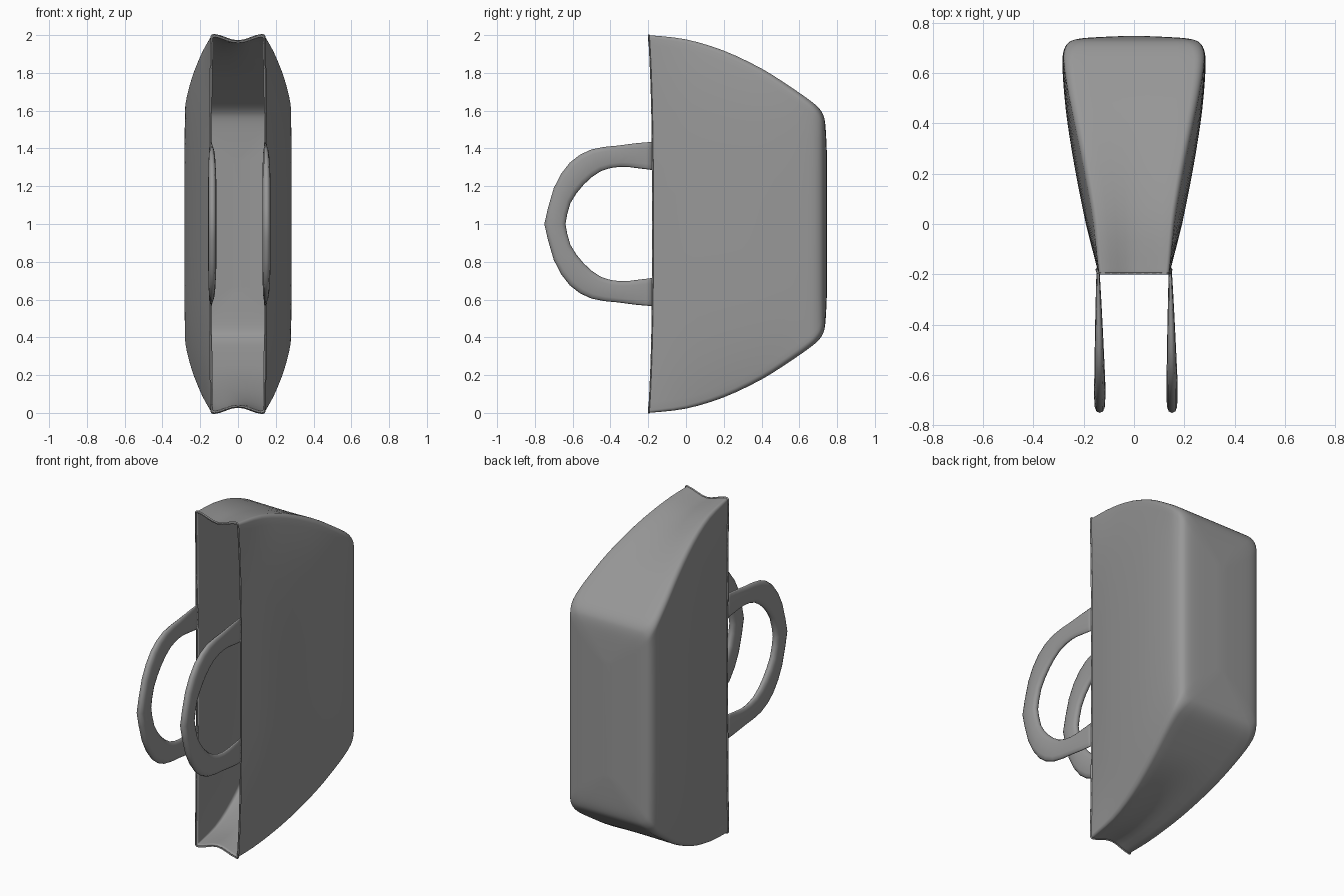
import bpy, bmesh, math

if "Cube" in bpy.data.objects:
    bpy.data.objects.remove(bpy.data.objects["Cube"])

# Dark grey leather
dark = bpy.data.materials.new("dark_grey")
dark.diffuse_color = (0.31, 0.31, 0.31, 1)
dark.use_nodes = True
dark.node_tree.nodes["Principled BSDF"].inputs["Base Color"].default_value = dark.diffuse_color


def smooth_list(rows, n):
    """Catmull-Rom resampling of a list of tuples."""
    out = []
    for i in range(len(rows) - 1):
        p = [rows[max(i - 1, 0)], rows[i], rows[i + 1], rows[min(i + 2, len(rows) - 1)]]
        for k in range(n):
            t = k / n
            out.append(tuple(
                0.5 * (2 * b + (c - a) * t + (2 * a - 5 * b + 4 * c - d) * t * t
                       + (3 * b - a - 3 * c + d) * t ** 3)
                for a, b, c, d in zip(*p)))
    out.append(rows[-1])
    return out


def loft(name, rings, cap_start, cap_end):
    bm = bmesh.new()
    vs = [[bm.verts.new(p) for p in r] for r in rings]
    n = len(vs[0])
    for a, b in zip(vs, vs[1:]):
        for i in range(n):
            j = (i + 1) % n
            bm.faces.new((a[i], a[j], b[j], b[i]))
    if cap_start:
        bm.faces.new(vs[0][::-1])
    if cap_end:
        bm.faces.new(vs[-1])
    bmesh.ops.recalc_face_normals(bm, faces=bm.faces)
    me = bpy.data.meshes.new(name)
    bm.to_mesh(me)
    bm.free()
    me.materials.append(dark)
    for f in me.polygons:
        f.use_smooth = True
    ob = bpy.data.objects.new(name, me)
    bpy.context.collection.objects.link(ob)
    return ob


def bag_ring(y, w, h, r, pinch):
    """Rounded rectangle in xz; gussets sag and narrow, the rim bows at the opening."""
    quarter = [(w, h * f) for f in (0, 0.15, 0.3, 0.45, 0.6, 0.7)]
    quarter += [(w, (h - r) * f) for f in (0.8, 0.88, 0.96)]
    for k in range(6):
        a = math.pi / 2 * k / 5
        quarter.append((w - r + r * math.cos(a), h - r + r * math.sin(a)))
    quarter += [((w - r) * f, h) for f in (0.75, 0.5, 0.25, 0)]
    pts = quarter + [(-x, z) for x, z in quarter[-2::-1]]
    pts += [(x, -z) for x, z in pts[-2:0:-1]]
    near = max(0, min(1, (0.5 - y) / 0.7))
    rim = max(0, min(1, -y / 0.2))
    out = []
    for x, z in pts:
        e = abs(z) / h
        sag = 0.017 * near * (1 + math.cos(math.pi * x / w)) if e > 0.9 else 0
        bow = 0.021 * rim * max(0, 1 - e ** 3)
        out.append((x * (1 - pinch * e ** 4), y + bow, 1 + z - math.copysign(sag, z)))
    return out


# Bag body: (y, half width, half height, corner radius, end pinch), open to closed
sections = [
    (-0.20, 0.145, 1.0, 0.012, 0.05), (-0.18, 0.15, 0.999, 0.015, 0.06),
    (0.0, 0.191, 0.978, 0.02, 0.17), (0.2, 0.231, 0.918, 0.025, 0.17),
    (0.4, 0.264, 0.823, 0.03, 0.12), (0.55, 0.28, 0.728, 0.035, 0.06),
    (0.65, 0.284, 0.659, 0.04, 0.02), (0.695, 0.277, 0.622, 0.045, 0.01),
    (0.72, 0.26, 0.591, 0.05, 0), (0.732, 0.235, 0.56, 0.05, 0),
    (0.739, 0.19, 0.51, 0.05, 0), (0.744, 0.1, 0.42, 0.04, 0), (0.747, 0.02, 0.34, 0.01, 0)]
body = loft("bag_body", [bag_ring(*s) for s in smooth_list(sections, 3)], False, True)
mod = body.modifiers.new("wall", 'SOLIDIFY')
mod.thickness = 0.008
mod.offset = -1

# Handles: outer and inner edge of the upper half (y, z above centre)
edges = [
    (-0.175, 0.435, -0.175, 0.285), (-0.26, 0.428, -0.26, 0.296),
    (-0.36, 0.415, -0.35, 0.303), (-0.50, 0.395, -0.45, 0.28),
    (-0.615, 0.325, -0.54, 0.21), (-0.70, 0.19, -0.612, 0.11),
    (-0.75, 0.0, -0.638, 0.0)]
half = smooth_list(edges, 2)
full = half + [(a, -b, c, -d) for a, b, c, d in half[-2::-1]]


def handle_ring(oy, oz, iy, iz, shift):
    cy, cz = (oy + iy) / 2, (oz + iz) / 2
    f = max(0, min(1, (-0.175 - cy) / 0.45))
    t = 0.005 + 0.017 * f ** 0.8
    cx = 0.144 + 0.007 * f + shift
    ring = []
    for k in range(12):
        a = math.tau * k / 12
        c, s = math.cos(a), math.sin(a)
        u = math.copysign(abs(c) ** 0.75, c)
        v = math.copysign(abs(s) ** 0.75, s)
        ring.append((cx + t * v, cy + u * (oy - iy) / 2, 1 + cz + u * (oz - iz) / 2))
    return ring


for side, shift in (("right", 0), ("left", -0.287)):
    loft("handle_" + side, [handle_ring(*e, shift) for e in full], True, True)
